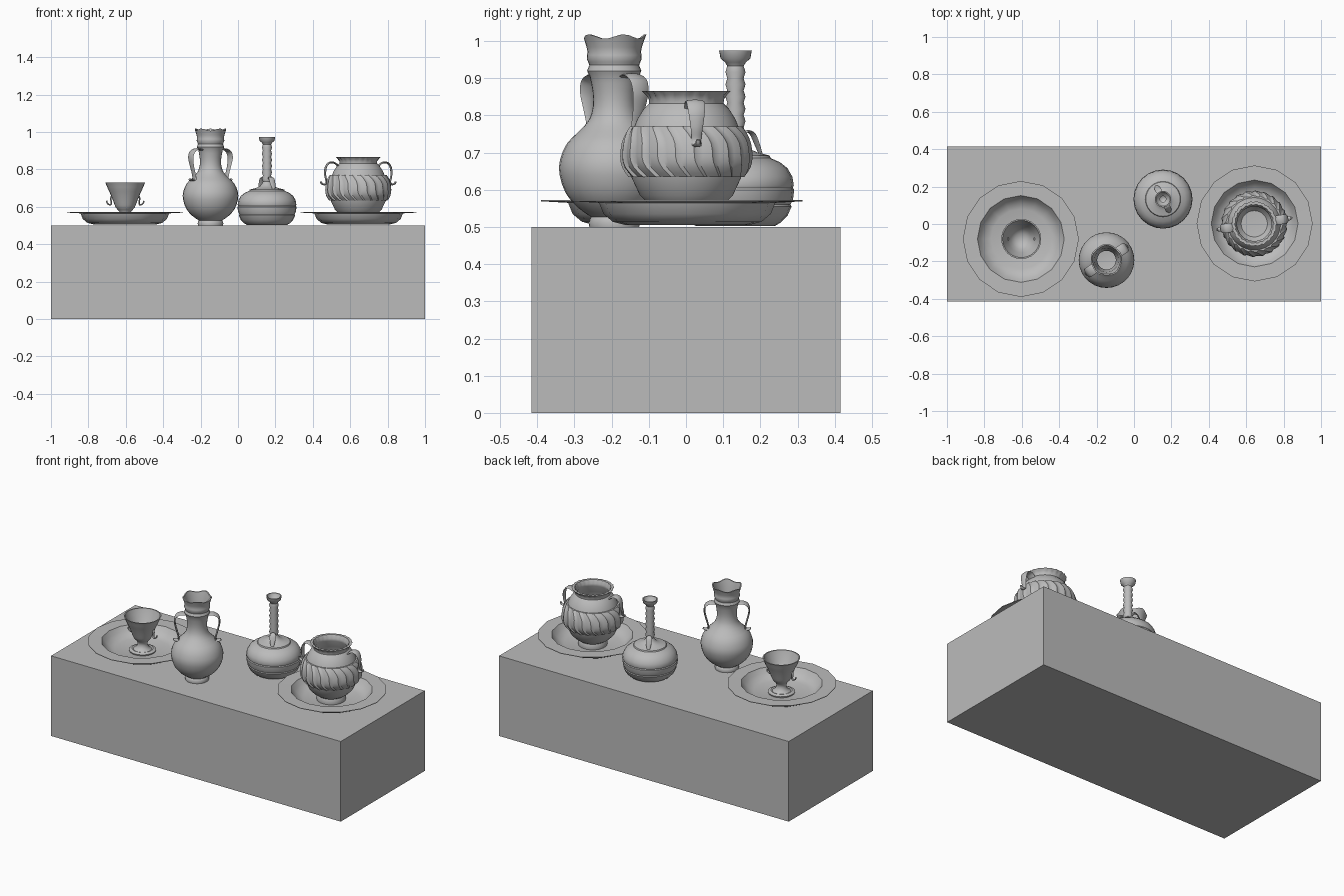
import bpy, bmesh, math
from mathutils import Vector

if "Cube" in bpy.data.objects:
    bpy.data.objects.remove(bpy.data.objects["Cube"])

clay = bpy.data.materials.new("grey clay")
clay.diffuse_color = (0.5, 0.5, 0.5, 1)
clay.use_nodes = True
clay.node_tree.nodes["Principled BSDF"].inputs["Base Color"].default_value = clay.diffuse_color


def spline(pts, n):
    """Catmull-Rom smoothing of a list of tuples."""
    v = [Vector(p) for p in pts]
    out = []
    for i in range(len(v) - 1):
        a, b, c, d = v[max(i - 1, 0)], v[i], v[i + 1], v[min(i + 2, len(v) - 1)]
        for k in range(n):
            t = k / n
            out.append(0.5 * (2 * b + (c - a) * t + (2 * a - 5 * b + 4 * c - d) * t * t
                              + (3 * b - a - 3 * c + d) * t ** 3))
    return out + [v[-1]]


def finish(name, bm, smooth=40):
    bmesh.ops.recalc_face_normals(bm, faces=bm.faces)
    me = bpy.data.meshes.new(name)
    bm.to_mesh(me)
    bm.free()
    ob = bpy.data.objects.new(name, me)
    bpy.context.collection.objects.link(ob)
    me.materials.append(clay)
    if smooth:
        bpy.ops.object.select_all(action='DESELECT')
        ob.select_set(True)
        bpy.context.view_layer.objects.active = ob
        bpy.ops.object.shade_smooth_by_angle(angle=math.radians(smooth))
    return ob


def lathe(name, centre, profile, sides=24, shape=None):
    """Revolve (r, z) points; shape(r, z, index, angle) may return a changed (r, z, angle)."""
    bm = bmesh.new()
    rings = []
    for r, z in profile:
        if r < 1e-4:
            rings.append([bm.verts.new((centre[0], centre[1], z))] * sides)
            continue
        ring = []
        for k in range(sides):
            a = 2 * math.pi * k / sides
            rr, zz, aa = shape(r, z, k, a) if shape else (r, z, a)
            ring.append(bm.verts.new((centre[0] + rr * math.cos(aa), centre[1] + rr * math.sin(aa), zz)))
        rings.append(ring)
    for p, q in zip(rings, rings[1:]):
        for k in range(sides):
            j = (k + 1) % sides
            vs = list(dict.fromkeys((p[k], p[j], q[j], q[k])))
            if len(vs) > 2:
                bm.faces.new(vs)
    return finish(name, bm)


def handles(name, centre, angle, path, thick):
    """Pair of opposite straps; path holds (r, z, width)."""
    pts = spline(path, 5)
    for side, extra in (("right", 0), ("left", math.pi)):
        a = math.radians(angle) + extra
        out, across = Vector((math.cos(a), math.sin(a), 0)), Vector((-math.sin(a), math.cos(a), 0))
        base = Vector((centre[0], centre[1], 0))
        bm = bmesh.new()
        rings = []
        for i, p in enumerate(pts):
            d = pts[min(i + 1, len(pts) - 1)] - pts[max(i - 1, 0)]
            t = (out * d.x + Vector((0, 0, d.y))).normalized()
            nrm = across.cross(t)
            mid = base + out * p.x + Vector((0, 0, p.y))
            rings.append([bm.verts.new(mid + across * (p.z / 2 * math.cos(k * math.pi / 4))
                                       + nrm * (thick / 2 * math.sin(k * math.pi / 4))) for k in range(8)])
        for p, q in zip(rings, rings[1:]):
            for k in range(8):
                j = (k + 1) % 8
                bm.faces.new((p[k], p[j], q[j], q[k]))
        bm.faces.new(rings[0])
        bm.faces.new(rings[-1])
        finish(f"{name}_{side}", bm)


# table block
bm = bmesh.new()
bmesh.ops.create_cube(bm, size=1)
for v in bm.verts:
    v.co = (v.co.x * 2, v.co.y * 0.83, v.co.z * 0.5 + 0.25)
finish("table", bm, 0)

# two wide-rimmed plates
plate = [(0, .505), (.165, .505), (.2, .514), (.225, .535), (.237, .565), (.31, .569),
         (.31, .572), (.232, .571), (.215, .545), (.19, .524), (.16, .514), (0, .511)]
lathe("left_plate", (-.605, -.08), plate, 16)
lathe("right_plate", (.645, .003), plate, 16)

# footed cup on the left plate
cup = (-.603, -.08)
lathe("cup", cup, [(0, .512), (.075, .512), (.077, .52), (.06, .527), (.052, .524), (.035, .535)]
      + [tuple(p) for p in spline([(.028, .555), (.032, .575), (.05, .595), (.062, .625), (.078, .665),
                                   (.092, .695), (.099, .712), (.107, .73)], 2)]
      + [(.1, .73), (.09, .7), (.073, .665), (.055, .625), (.03, .605), (0, .6)], 24)
handles("cup_handle", cup, 0, [(.07, .665, .016), (.077, .645, .018), (.074, .62, .016), (.08, .61, .014),
                               (.095, .618, .012), (.1, .632, .008)], .008)

# tall jug with wavy lip
jug = (-.147, -.193)


def lip(r, z, k, a):
    return (r * (1 + (.03 * math.sin(5 * a) if z > 1 else 0)),
            z + (.006 * math.sin(5 * a) if z > 1 else 0), a)


lathe("jug", jug, [(0, .5), (.067, .5), (.069, .512), (.065, .522)]
      + [tuple(p) for p in spline([(.062, .527), (.098, .552), (.13, .59), (.147, .64), (.146, .68), (.127, .725),
                                   (.095, .757), (.068, .788), (.057, .825), (.058, .865), (.066, .905), (.073, .92),
                                   (.067, .935), (.074, .953), (.072, .972), (.078, .995), (.084, 1.012)], 2)]
      + [(.077, 1.012), (.064, .96), (.06, .92), (.05, .86), (.05, .8), (.09, .745), (.13, .68), (.13, .62),
         (.08, .55), (0, .535)], 28, lip)
handles("jug_handle", jug, 34, [(.06, .905, .05), (.09, .908, .055), (.118, .893, .055), (.127, .86, .05),
                                (.12, .82, .04), (.108, .775, .035), (.105, .748, .04), (.12, .742, .035),
                                (.135, .748, .02)], .01)

# squat bottle with a long ridged neck
bottle = (.155, .133)
neck = [(.027 if i % 2 else .022, .735 + i * .0165) for i in range(13)]
lathe("bottle", bottle, [(0, .502), (.105, .502), (.122, .512), (.14, .53), (.151, .555), (.148, .56), (.155, .575),
                         (.158, .6), (.154, .605), (.157, .612), (.153, .635), (.14, .658), (.12, .674), (.095, .685),
                         (.092, .692), (.06, .7), (.038, .71), (.028, .722)] + neck
      + [(.028, .943), (.04, .953), (.044, .974), (.038, .974), (.03, .955), (.016, .945), (.016, .75), (0, .74)], 24)
handles("bottle_handle", bottle, 118, [(.02, .745, .012), (.035, .757, .022), (.052, .75, .034), (.067, .72, .03),
                                       (.08, .69, .014), (.092, .682, .006)], .007)

# round pot on the right plate
pot = (.643, .001)
RIBS = 22


def flutes(r, z, k, a):
    return (r - (.005 * (k % 4) / 3 if z > .85 else 0), z, a)


def ribs(r, z, k, a):
    return r + .007 * (k % 4) / 3, z, a + .38 * (.77 - z) / .135 + .06 * math.sin((.77 - z) / .135 * 6.28)


lathe("pot", pot, [(0, .512), (.082, .512), (.084, .53), (.078, .545), (.1, .56), (.125, .585), (.147, .632),
                   (.16, .68), (.153, .73), (.14, .77), (.132, .79), (.115, .817), (.1, .832), (.101, .843),
                   (.11, .855), (.121, .866), (.105, .866), (.092, .845), (.092, .83), (.125, .78), (.145, .7),
                   (.12, .6), (.07, .54), (0, .535)], RIBS * 4, flutes)
# twisted ribbed band around the belly
band = [tuple(p) for p in spline([(.15, .634), (.166, .66), (.171, .69), (.167, .725), (.157, .752), (.145, .77)], 2)]
lathe("pot_ribbed_band", pot, [(.14, .634)] + band + [(.132, .77)], RIBS * 4, ribs)
handles("pot_handle", pot, 9, [(.105, .815, .045), (.13, .835, .05), (.158, .835, .05), (.176, .81, .045),
                               (.179, .77, .034), (.173, .735, .026), (.181, .72, .026), (.197, .724, .018),
                               (.203, .735, .01)], .01)
